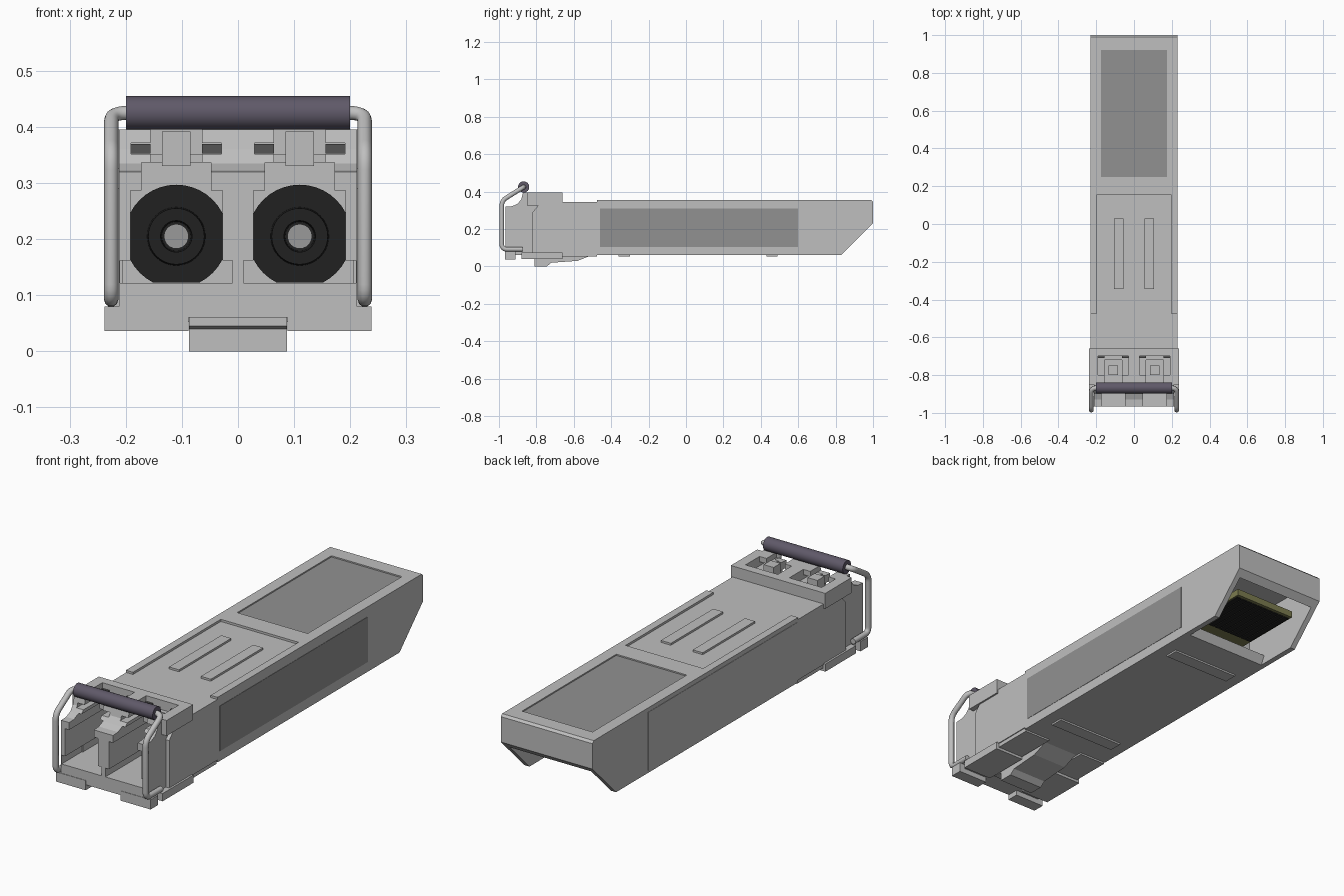
import bpy, bmesh, math
from mathutils import Vector

if "Cube" in bpy.data.objects:
    bpy.data.objects.remove(bpy.data.objects["Cube"])


def mat(name, r, g, b):
    m = bpy.data.materials.new(name)
    m.diffuse_color = (r, g, b, 1)
    m.use_nodes = True
    m.node_tree.nodes["Principled BSDF"].inputs["Base Color"].default_value = m.diffuse_color
    return m


METAL = mat("light_metal", .52, .52, .52)
LABEL = mat("label_grey", .285, .285, .285)
BLACK = mat("black_plastic", .015, .015, .015)
GRIP = mat("purple_grey_grip", .115, .10, .14)
DARK = mat("dark_grey", .09, .09, .09)
BOARD = mat("olive_board", .2, .2, .08)
FERRULE = mat("ferrule_grey", .32, .32, .32)


def finish(name, bm, m):
    bmesh.ops.recalc_face_normals(bm, faces=bm.faces)
    me = bpy.data.meshes.new(name)
    bm.to_mesh(me)
    bm.free()
    o = bpy.data.objects.new(name, me)
    bpy.context.collection.objects.link(o)
    if m:
        me.materials.append(m)
    return o


def prism(name, pts, lo, hi, axis, m=METAL):
    """Extrude (y,z) points along x, or (x,z) points along y."""
    bm = bmesh.new()
    conv = (lambda p, t: (t, p[0], p[1])) if axis == 'x' else (lambda p, t: (p[0], t, p[1]))
    a = [bm.verts.new(conv(p, lo)) for p in pts]
    b = [bm.verts.new(conv(p, hi)) for p in pts]
    bm.faces.new(a)
    bm.faces.new(b)
    n = len(pts)
    for i in range(n):
        bm.faces.new((a[i], a[(i + 1) % n], b[(i + 1) % n], b[i]))
    return finish(name, bm, m)


def box(name, x0, x1, y0, y1, z0, z1, m=METAL):
    return prism(name, [(y0, z0), (y1, z0), (y1, z1), (y0, z1)], x0, x1, 'x', m)


def pair(name, x0, x1, y0, y1, z0, z1, m=METAL):
    box("right_" + name, x0, x1, y0, y1, z0, z1, m)
    box("left_" + name, -x1, -x0, y0, y1, z0, z1, m)


def cut(target, cutters):
    for c in cutters:
        mod = target.modifiers.new("cut", 'BOOLEAN')
        mod.operation = 'DIFFERENCE'
        mod.solver = 'EXACT'
        mod.object = c
        c.hide_render = True
        c.hide_viewport = True


def lathe_y(name, x, z, profile, m, seg=32, clip=None):
    """Revolve (radius, y) points about a y-parallel axis."""
    bm = bmesh.new()
    rings = []
    for r, y in profile:
        ring = []
        for i in range(seg):
            a = 2 * math.pi * i / seg
            dx, dz = r * math.cos(a), r * math.sin(a)
            if clip:
                dx, dz = max(-clip, min(clip, dx)), max(-clip, min(clip + .01, dz))
            ring.append(bm.verts.new((x + dx, y, z + dz)))
        rings.append(ring)
    for p, q in zip(rings, rings[1:]):
        for i in range(seg):
            bm.faces.new((p[i], p[(i + 1) % seg], q[(i + 1) % seg], q[i]))
    bm.faces.new(rings[0])
    bm.faces.new(rings[-1])
    return finish(name, bm, m)


# Main body with open rear bay and shallow top recesses
body = prism("main_body", [(-.475, .06), (.83, .06), (1, .23), (1, .345), (.99, .355), (-.475, .355)],
             -.23, .23, 'x')
cut(body, [
    prism("bay_cutter", [(.60, 0), (.65, .10), (.55, .12), (.55, .325), (.972, .325), (.972, 0)],
          -.205, .205, 'x', None),
    box("top_recess_cutter", -.195, .195, -.6, .155, .345, .4, None),
    box("top_label_cutter", -.177, .177, .247, .923, .349, .4, None)])
box("top_label", -.175, .175, .25, .92, .345, .351, LABEL)
box("side_label", .225, .2315, -.46, .6, .105, .31, LABEL)
box("left_side_panel", -.2315, -.225, -.465, .6, .07, .335)
for s in (-1, 1):
    box("top_rib", .08 * s - .025, .08 * s + .025, -.345, .03, .34, .354)
for y in (-.33, .46):
    box("bottom_rib", -.17, .17, y - .03, y + .03, .052, .065)

# Edge connector board
box("circuit_board", -.155, .155, .5, .90, .165, .195, BOARD)
for i in range(10):
    x = -.135 + i * .03
    box("contact", x - .0125, x + .0125, .62, .885, .161, .199, BLACK)

# Neck between head and body, with chamfered side plate
box("neck", -.222, .222, -.625, -.46, .06, .345)
plate = [(-.82, .07), (-.47, .07), (-.47, .345), (-.66, .345), (-.66, .325), (-.79, .325), (-.82, .29)]
prism("right_side_plate", plate, .205, .229, 'x')
prism("left_side_plate", plate, -.229, -.205, 'x')

# Head with two stepped connector ports
head = prism("head", [(-.965, .06), (-.60, .06), (-.60, .345), (-.66, .345), (-.66, .395), (-.872, .395),
                      (-.88, .36), (-.90, .335), (-.93, .322), (-.965, .32)], -.212, .212, 'x')
half = [(.10, .122), (.10, .162), (.082, .162), (.082, .287), (.062, .287), (.062, .337)]
cutters = []
for s in (-1, 1):
    c = .11 * s
    prof = [(c + x, z) for x, z in half] + [(c - x, z) for x, z in reversed(half)]
    cutters += [prism("port_cutter", prof, -1.1, -.64, 'y', None),
                box("slot_cutter", c - .046, c + .046, -1.1, -.72, .33, .45, None),
                box("ledge_cutter", c - .081, c + .081, -1.1, -.705, .352, .371, None),
                box("window_cutter", c - .081, c + .081, -.80, -.70, .352, .45, None)]
    box("window_tab", c - .025, c + .025, -.80, -.75, .33, .392)
    for e in (-1, 1):
        x = c + e * .0635
        box("slot_shadow_plate", x - .0175, x + .0175, -.709, -.699, .353, .370, DARK)
    # Optical barrel
    lathe_y("port_barrel", c, .205,
            [(.092, -.635), (.092, -.66), (.052, -.66), (.05, -.72), (.028, -.72), (.026, -.665)],
            BLACK, 40, .082)
    lathe_y("ferrule", c, .205, [(.022, -.64), (.022, -.70)], FERRULE, 24)
cut(head, cutters)

# Head flanks, feet and underside
pair("roof_flank", .208, .237, -.85, -.66, .325, .395)
pair("front_foot", .088, .238, -.967, -.912, .036, .08)
pair("bottom_skid", .092, .238, -.88, -.66, .04, .075)
pair("rear_skid", .092, .225, -.67, -.475, .052, .075)

# Release latch
prism("release_latch", [(-.81, 0), (-.745, 0), (-.72, .02), (-.58, .03), (-.5, .062), (-.86, .064),
                        (-.86, .045), (-.81, .04)], -.087, .087, 'x')


# Wire bail with rounded corners
def rounded(pts, r):
    out = [pts[0]]
    for a, b, c in zip(pts, pts[1:], pts[2:]):
        p = b + (a - b).normalized() * r
        q = b + (c - b).normalized() * r
        for i in range(7):
            t = i / 6
            out.append(p * (1 - t) ** 2 + b * 2 * t * (1 - t) + q * t * t)
    return out + [pts[-1]]


side = [Vector(p) for p in ((.226, -.875, .092), (.226, -.985, .092), (.226, -.985, .352), (.226, -.868, .425))]
path = rounded(side + [Vector((-p.x, p.y, p.z)) for p in reversed(side)], .028)
cu = bpy.data.curves.new("wire_bail", 'CURVE')
cu.dimensions = '3D'
cu.bevel_depth = .0128
cu.bevel_resolution = 3
cu.use_fill_caps = True
sp = cu.splines.new('POLY')
sp.points.add(len(path) - 1)
for pt, p in zip(sp.points, path):
    pt.co = (*p, 1)
cu.materials.append(METAL)
bpy.context.collection.objects.link(bpy.data.objects.new("wire_bail", cu))

# Grip sleeve on the bail
ring = [(-.868 + .03 * math.cos(k * math.pi / 16), .425 + .03 * math.sin(k * math.pi / 16)) for k in range(32)]
grip = prism("bail_grip", ring, -.2, .2, 'x', GRIP)

# Smooth round parts
for o in bpy.data.objects:
    if o.type == 'MESH' and o.name.startswith(("bail_grip", "port_barrel", "ferrule")):
        bpy.ops.object.select_all(action='DESELECT')
        o.select_set(True)
        bpy.context.view_layer.objects.active = o
        bpy.ops.object.shade_smooth_by_angle(angle=math.radians(35))
